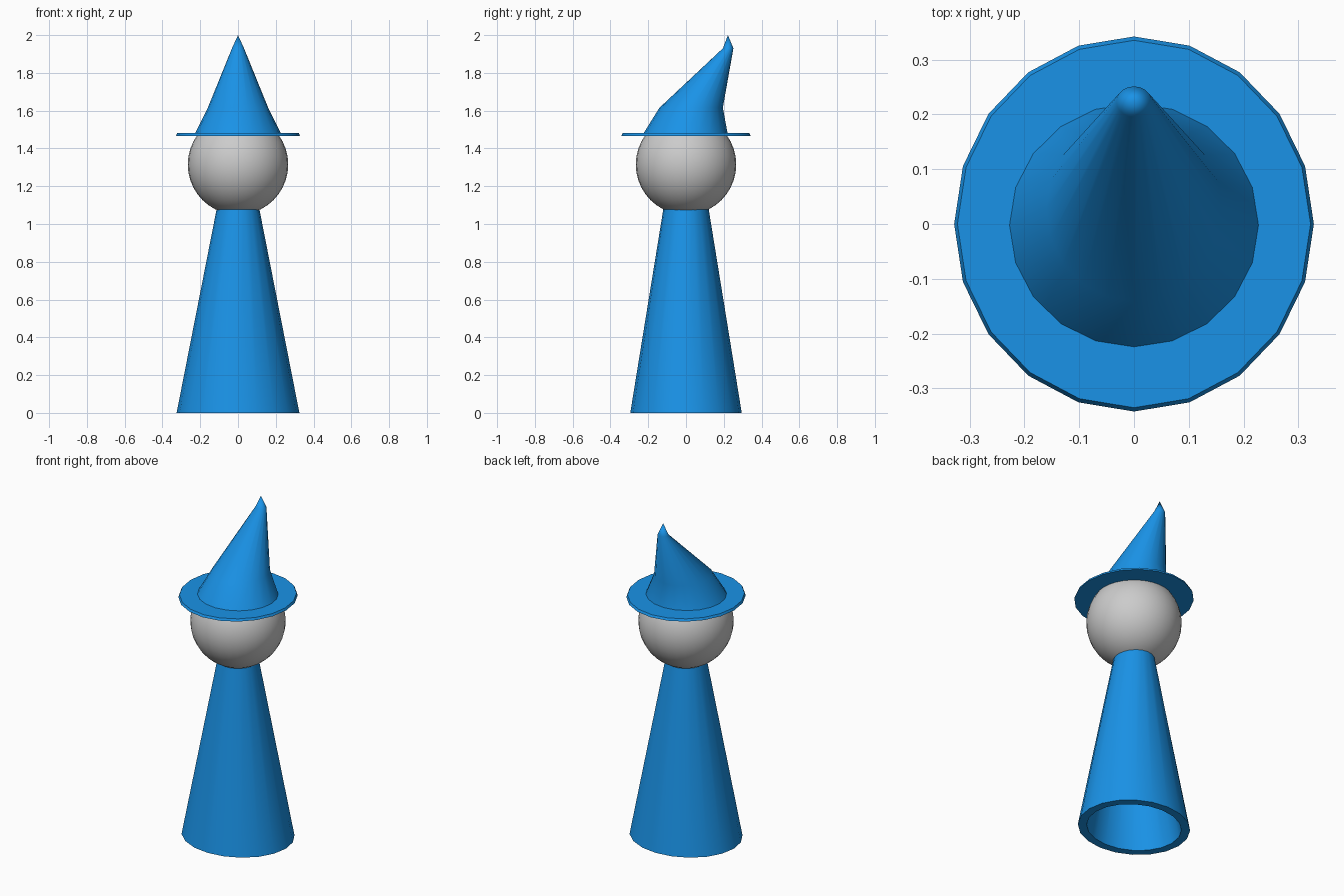
import bpy, bmesh, math

if "Cube" in bpy.data.objects:
    bpy.data.objects.remove(bpy.data.objects["Cube"])

SIDES = 20
blue = bpy.data.materials.new("blue_cloth")
blue.diffuse_color = (0.01, 0.29, 0.8, 1)
blue.use_nodes = True
blue.node_tree.nodes["Principled BSDF"].inputs["Base Color"].default_value = blue.diffuse_color


def finish(name, bm, mat=None, angle=40):
    bmesh.ops.recalc_face_normals(bm, faces=bm.faces)
    mesh = bpy.data.meshes.new(name)
    bm.to_mesh(mesh)
    bm.free()
    obj = bpy.data.objects.new(name, mesh)
    bpy.context.collection.objects.link(obj)
    if mat:
        mesh.materials.append(mat)
    bpy.ops.object.select_all(action='DESELECT')
    obj.select_set(True)
    bpy.context.view_layer.objects.active = obj
    bpy.ops.object.shade_smooth_by_angle(angle=math.radians(angle))
    return obj


def loft(name, rings, loop=False):
    """Skin elliptical rings (rx, ry, y centre, z); rx = 0 makes a tip."""
    bm = bmesh.new()
    rows = []
    for rx, ry, cy, z in rings:
        if rx == 0:
            rows.append([bm.verts.new((0, cy, z))] * SIDES)
            continue
        row = []
        for i in range(SIDES):
            a = 2 * math.pi * i / SIDES
            row.append(bm.verts.new((rx * math.cos(a), cy + ry * math.sin(a), z)))
        rows.append(row)
    pairs = list(zip(rows, rows[1:]))
    if loop:
        pairs.append((rows[-1], rows[0]))
    for lo, hi in pairs:
        for i in range(SIDES):
            j = (i + 1) % SIDES
            quad = dict.fromkeys((lo[i], lo[j], hi[j], hi[i]))
            bm.faces.new(list(quad))
    return finish(name, bm, blue)


# Hollow robe: outer wall up, inner wall back down
loft("robe", [
    (0.325, 0.295, 0, 0), (0.107, 0.115, 0, 1.11),
    (0.06, 0.068, 0, 1.11), (0.276, 0.247, 0, 0),
], loop=True)

# Head
bm = bmesh.new()
bmesh.ops.create_uvsphere(bm, u_segments=32, v_segments=20, radius=0.266)
bmesh.ops.translate(bm, verts=bm.verts, vec=(0, 0, 1.315))
finish("head", bm)

# Hat: inner lining, brim, then the crown bending backwards to the tip
loft("hat", [
    (0, 0, 0.215, 1.96),
    (0.022, 0.018, 0.22, 1.91),
    (0.145, 0.153, 0.027, 1.61),
    (0.212, 0.207, -0.003, 1.467),
    (0.328, 0.342, 0, 1.467),
    (0.322, 0.335, 0, 1.481),
    (0.227, 0.222, -0.002, 1.481),
    (0.16, 0.168, 0.027, 1.615),
    (0.032, 0.028, 0.223, 1.93),
    (0, 0, 0.222, 2.0),
])
